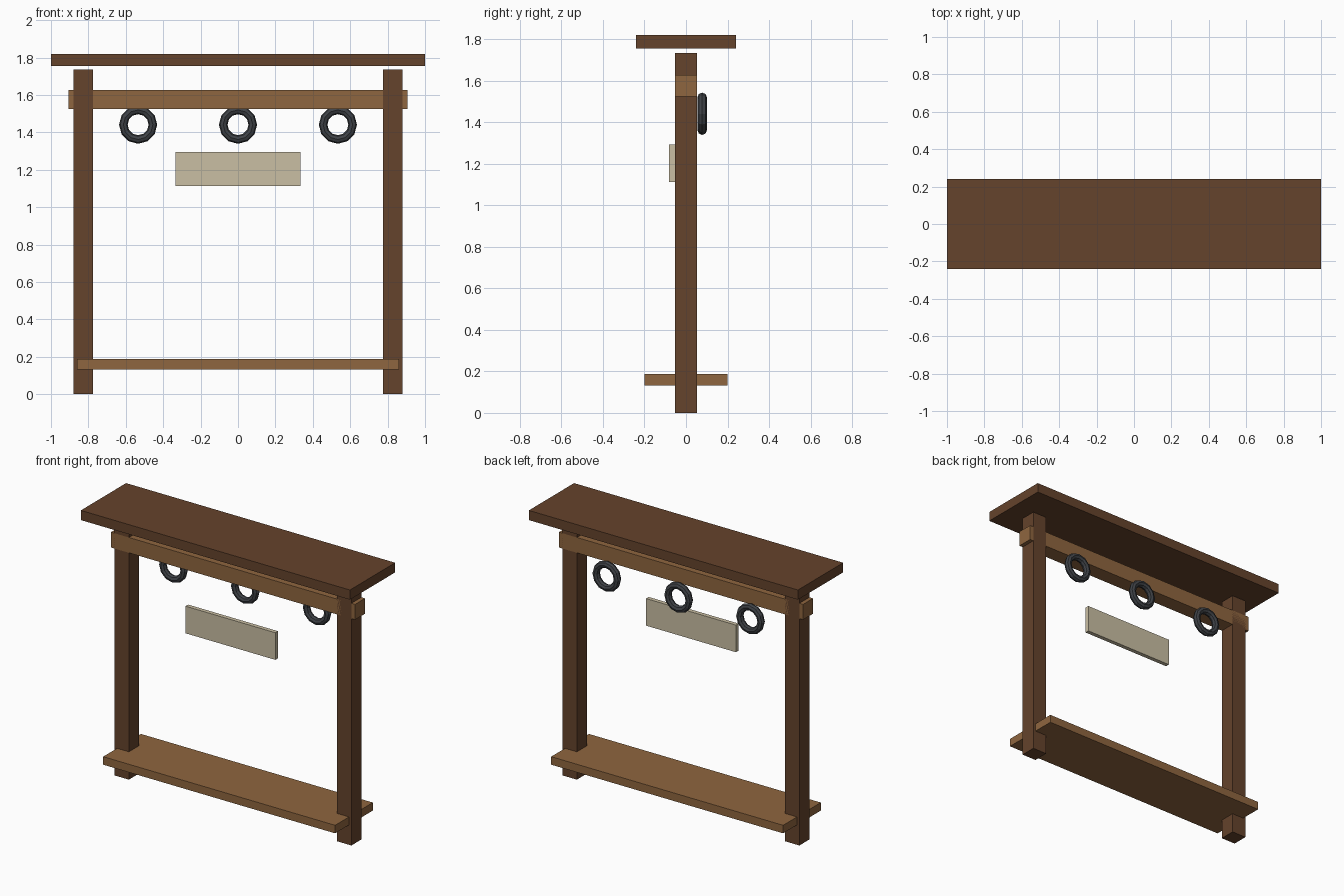
import bpy
import math

if "Cube" in bpy.data.objects:
    bpy.data.objects.remove(bpy.data.objects["Cube"])


def material(name, rgb):
    m = bpy.data.materials.new(name)
    m.diffuse_color = (*rgb, 1.0)
    m.use_nodes = True
    m.node_tree.nodes["Principled BSDF"].inputs["Base Color"].default_value = m.diffuse_color
    return m


dark_wood = material("dark wood", (0.130, 0.056, 0.025))
light_wood = material("light wood", (0.275, 0.133, 0.050))
pale_board = material("pale board", (0.590, 0.520, 0.370))
iron = material("dark iron", (0.050, 0.055, 0.063))


def box(name, x, y, z, mat):
    """Box from (min, max) ranges on each axis."""
    bpy.ops.mesh.primitive_cube_add(
        size=1, location=[sum(r) / 2 for r in (x, y, z)])
    ob = bpy.context.object
    ob.name = name
    ob.scale = [r[1] - r[0] for r in (x, y, z)]
    bpy.ops.object.transform_apply(location=False, rotation=False, scale=True)
    ob.data.materials.append(mat)
    return ob


HALF = 0.053  # half thickness of posts and beam

# Two upright posts
for side, label in ((-1, "left"), (1, "right")):
    cx = side * 0.827
    box(label + "_post", (cx - HALF, cx + HALF), (-HALF, HALF), (0, 1.735), dark_wood)

# Roof board, crossbeam and lower shelf
box("roof_board", (-1, 1), (-0.24, 0.24), (1.755, 1.82), dark_wood)
box("crossbeam", (-0.907, 0.907), (-HALF, HALF), (1.524, 1.627), light_wood)
box("lower_shelf", (-0.862, 0.862), (-0.2, 0.2), (0.133, 0.187), light_wood)

# Blank sign board at the front
box("sign_board", (-0.334, 0.334), (-0.081, -0.053), (1.112, 1.294), pale_board)

# Three iron rings behind the beam
for i, x in enumerate((-0.534, 0, 0.534)):
    bpy.ops.mesh.primitive_torus_add(
        major_segments=12, minor_segments=8, major_radius=0.079,
        minor_radius=0.023, location=(x, 0.078, 1.441),
        rotation=(math.radians(90), 0, 0))
    ring = bpy.context.object
    ring.name = f"iron_ring_{i + 1}"
    ring.data.materials.append(iron)
